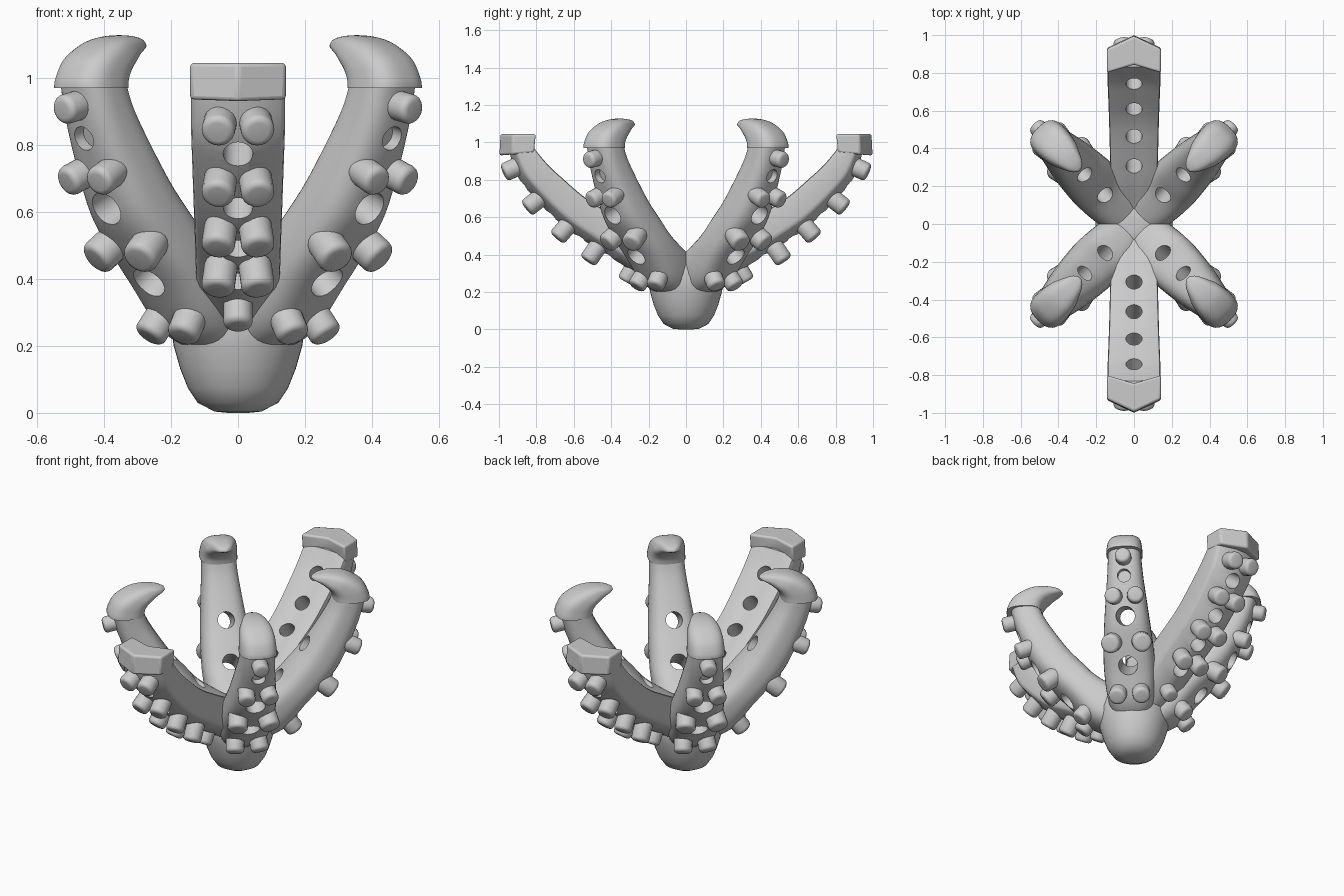
import bpy, bmesh, math
from mathutils import Vector, Matrix

if "Cube" in bpy.data.objects:
    bpy.data.objects.remove(bpy.data.objects["Cube"])

DIAG = [math.radians(a) for a in (45, 135, 225, 315)]
LONG = [math.radians(a) for a in (90, 270)]


def place(r, l, z, ang):
    """Radial / lateral / height to world coordinates."""
    c, s = math.cos(ang), math.sin(ang)
    return Vector((r * c - l * s, r * s + l * c, z))


def make(name, bm):
    bmesh.ops.recalc_face_normals(bm, faces=bm.faces[:])
    me = bpy.data.meshes.new(name)
    bm.to_mesh(me)
    bm.free()
    ob = bpy.data.objects.new(name, me)
    bpy.context.collection.objects.link(ob)
    return ob


def activate(ob):
    bpy.ops.object.select_all(action='DESELECT')
    ob.select_set(True)
    bpy.context.view_layer.objects.active = ob


def finish(ob, angle=35):
    activate(ob)
    bpy.ops.object.shade_smooth_by_angle(angle=math.radians(angle))


def resample(st, n=4):
    """Catmull-Rom through the stations."""
    out = []
    for i in range(len(st) - 1):
        p0, p1, p2, p3 = st[max(i - 1, 0)], st[i], st[i + 1], st[min(i + 2, len(st) - 1)]
        for k in range(n):
            t = k / n
            out.append([0.5 * (2 * b + (c - a) * t + (2 * a - 5 * b + 4 * c - d) * t * t
                               + (3 * b - a - 3 * c + d) * t ** 3)
                        for a, b, c, d in zip(p0, p1, p2, p3)])
    return out + [list(st[-1])]


def loft(bm, stations, section, ang):
    """Station = outer r, outer z, inner r, inner z, half width."""
    rings = []
    for ro, zo, ri, zi, w in stations:
        rings.append([bm.verts.new(place(ri + (ro - ri) * t, l * w, zi + (zo - zi) * t, ang))
                      for l, t in section])
    n = len(section)
    for a, b in zip(rings, rings[1:]):
        for i in range(n):
            bm.faces.new((a[i], a[(i + 1) % n], b[(i + 1) % n], b[i]))
    bm.faces.new(rings[0])
    bm.faces.new(rings[-1][::-1])


def rod(bm, a, b, ra, rb, seg=24):
    """Cylinder or cone from a to b."""
    d = b - a
    mat = Matrix.Translation((a + b) / 2) @ d.to_track_quat('Z', 'Y').to_matrix().to_4x4()
    bmesh.ops.create_cone(bm, cap_ends=True, segments=seg, radius1=ra, radius2=rb,
                          depth=d.length, matrix=mat)


def spow(v, e):
    return math.copysign(abs(v) ** e, v)


# cross-sections: rounded for the hooked arms, chevron for the long arms
ROUND = [(spow(math.cos(a), 0.72), 0.5 + 0.5 * spow(math.sin(a), 0.72))
         for a in [2 * math.pi * (i + 0.5) / 32 for i in range(32)]]
HALF = [(0.25, 0.98), (0.9, 0.78), (0.98, 0.72), (1, 0.64), (1, 0.1), (0.97, 0.03),
        (0.9, 0.01), (0.2, 0.08)]
CHEVRON = HALF + [(-l, t) for l, t in reversed(HALF)]
CAP = [(-1, 0), (-1, 0.65), (0, 1), (1, 0.65), (1, 0), (0, 0.22)]

hook_arm = [(0.10, 0.17, 0.0, 0.38, 0.11), (0.24, 0.23, 0.08, 0.43, 0.135),
            (0.36, 0.37, 0.20, 0.51, 0.145), (0.47, 0.49, 0.28, 0.60, 0.138),
            (0.56, 0.61, 0.37, 0.71, 0.125), (0.66, 0.84, 0.49, 0.90, 0.10),
            (0.70, 1.0, 0.53, 1.0, 0.092)]
long_arm = [(0.03, 0.20, 0.0, 0.38, 0.12), (0.17, 0.24, 0.08, 0.43, 0.122),
            (0.33, 0.335, 0.22, 0.52, 0.125), (0.49, 0.435, 0.38, 0.61, 0.128),
            (0.67, 0.56, 0.53, 0.70, 0.132), (0.83, 0.72, 0.665, 0.815, 0.137),
            (0.91, 0.83, 0.74, 0.885, 0.14), (0.955, 0.98, 0.82, 0.98, 0.14)]

# holes: outer r, z, inner r, z, outer radius, inner radius, overrun
hook_holes = [(0.555, 0.61, 0.36, 0.71, 0.056, 0.043, 0.06),
              (0.365, 0.40, 0.21, 0.53, 0.056, 0.043, 0.06),
              (0.75, 0.79, 0.615, 0.83, 0.042, 0.036, 0)]  # last is a shallow dimple
long_holes = [(0.865, 0.775, 0.73, 0.88, 0.045, 0.042, 0.06),
              (0.72, 0.61, 0.60, 0.755, 0.045, 0.042, 0.06),
              (0.57, 0.485, 0.45, 0.66, 0.045, 0.042, 0.06),
              (0.42, 0.385, 0.30, 0.56, 0.045, 0.042, 0.06)]


def arm(name, stations, section, holes, ang):
    bm = bmesh.new()
    loft(bm, resample(stations), section, ang)
    ob = make(name, bm)
    bm = bmesh.new()
    for ro, zo, ri, zi, r1, r2, over in holes:
        p, q = place(ro, 0, zo, ang), place(ri, 0, zi, ang)
        d = (p - q).normalized() * over
        rod(bm, p + d, q - d, r1, r2, 28)
    cutter = make(name + "_cutter", bm)
    cutter.hide_render = True
    mod = ob.modifiers.new("holes", 'BOOLEAN')
    mod.operation = 'DIFFERENCE'
    mod.solver = 'EXACT'
    mod.object = cutter
    activate(ob)
    bpy.ops.object.modifier_apply(modifier="holes")
    bpy.data.objects.remove(cutter)
    finish(ob, 42)


for i, a in enumerate(DIAG):
    arm(f"hook_arm_{i + 1}", hook_arm, ROUND, hook_holes, a)
for i, a in enumerate(LONG):
    arm(f"long_arm_{i + 1}", long_arm, CHEVRON, long_holes, a)

# bowl: rings of a lathe profile
bowl = [(0.03, 0), (0.07, 0.004), (0.12, 0.03), (0.15, 0.075), (0.172, 0.13),
        (0.192, 0.20), (0.204, 0.28), (0.19, 0.35), (0.13, 0.41), (0.03, 0.415)]
bm = bmesh.new()
rings = [[bm.verts.new((r * math.cos(k * math.pi / 24), r * math.sin(k * math.pi / 24), z))
          for k in range(48)] for r, z in bowl]
for p, q in zip(rings, rings[1:]):
    for k in range(48):
        j = (k + 1) % 48
        bm.faces.new((p[k], p[j], q[j], q[k]))
bm.faces.new(rings[0][::-1])
bm.faces.new(rings[-1])
finish(make("bowl", bm), 50)

# hooked tips on the diagonal arms
hook = [(0.72, 0.97, 0.52, 0.97, 0.102), (0.715, 1.0, 0.515, 1.0, 0.1),
        (0.68, 1.06, 0.50, 1.025, 0.096), (0.60, 1.11, 0.48, 1.045, 0.086),
        (0.52, 1.127, 0.455, 1.065, 0.066), (0.45, 1.123, 0.42, 1.085, 0.042),
        (0.41, 1.11, 0.403, 1.096, 0.014)]
for i, a in enumerate(DIAG):
    bm = bmesh.new()
    loft(bm, resample(hook), ROUND, a)
    finish(make(f"hook_tip_{i + 1}", bm), 50)

# chevron end blocks on the long arms
block = [(1.0, 0.93, 0.81, 0.945, 0.143), (0.995, 1.045, 0.80, 1.045, 0.143)]
for i, a in enumerate(LONG):
    bm = bmesh.new()
    loft(bm, block, CAP, a)
    ob = make(f"end_block_{i + 1}", bm)
    finish(ob)
    mod = ob.modifiers.new("bevel", 'BEVEL')
    mod.width = 0.012
    mod.segments = 3

# studs on the outer faces: r, z, lateral offset, direction r, z, radius
hook_studs = [(0.69, 0.915, 0, 0.95, -0.2, 0.045), (0.61, 0.71, 0.06, 0.9, -0.4, 0.047),
              (0.47, 0.49, 0.083, 0.75, -0.6, 0.055), (0.275, 0.27, 0.064, 0.6, -0.8, 0.05)]
long_studs = [(0.925, 0.86, 0.055, 0.9, -0.4, 0.05), (0.81, 0.68, 0.055, 0.78, -0.6, 0.05),
              (0.655, 0.53, 0.055, 0.65, -0.75, 0.05), (0.495, 0.41, 0.055, 0.55, -0.8, 0.05),
              (0.30, 0.305, 0, 0.5, -0.85, 0.044)]
for name, angs, studs in (("hook_arm_studs", DIAG, hook_studs), ("long_arm_studs", LONG, long_studs)):
    bm = bmesh.new()
    for a in angs:
        for r, z, l, dr, dz, rad in studs:
            for s in ((1, -1) if l else (1,)):
                c = place(r, s * l, z, a)
                d = place(dr, s * l * 2, dz, a).normalized() * 0.055
                rod(bm, c - d, c + d, rad, rad, 20)
    rims = [e for e in bm.edges if len(e.link_faces) == 2 and e.calc_face_angle(0) > 1]
    bmesh.ops.bevel(bm, geom=rims, offset=0.02, segments=4, profile=0.5, affect='EDGES')
    finish(make(name, bm), 40)
